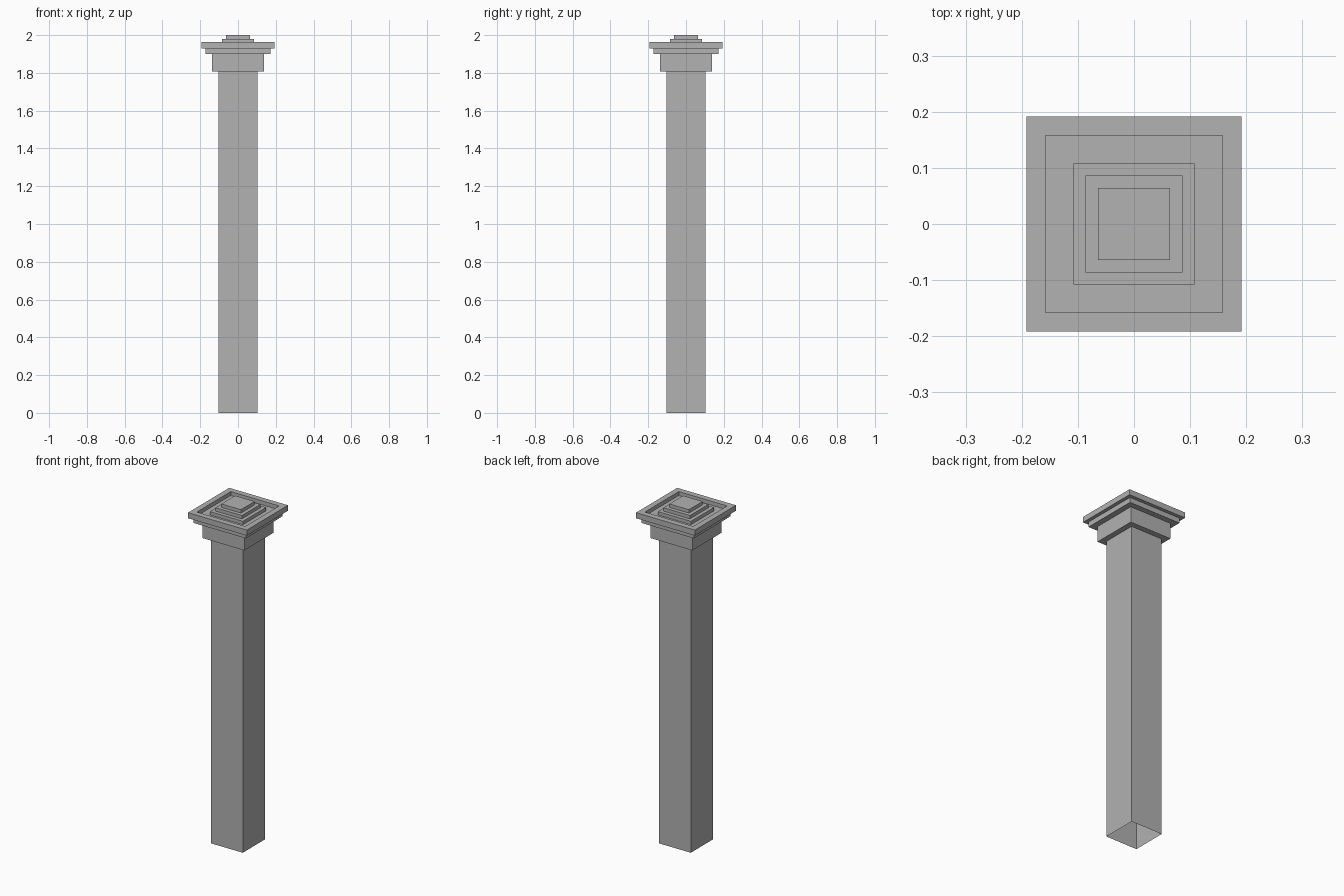
import bpy
import bmesh

if "Cube" in bpy.data.objects:
    bpy.data.objects.remove(bpy.data.objects["Cube"], do_unlink=True)

# Single stone colour
stone = bpy.data.materials.new("stone_grey")
stone.use_nodes = True
colour = (0.445, 0.445, 0.445, 1)
stone.diffuse_color = colour
stone.node_tree.nodes["Principled BSDF"].inputs["Base Color"].default_value = colour


def square_loft(name, profile, closed_top=False):
    """Skin square rings given as (half width, height), from the bottom up."""
    bm = bmesh.new()
    rings = [[bm.verts.new((sx * r, sy * r, z))
              for sx, sy in ((-1, -1), (1, -1), (1, 1), (-1, 1))]
             for r, z in profile]
    for low, high in zip(rings, rings[1:]):
        for i in range(4):
            j = (i + 1) % 4
            bm.faces.new((low[i], low[j], high[j], high[i]))
    if closed_top:
        bm.faces.new(rings[-1])
    mesh = bpy.data.meshes.new(name)
    bm.to_mesh(mesh)
    bm.free()
    mesh.materials.append(stone)
    obj = bpy.data.objects.new(name, mesh)
    bpy.context.collection.objects.link(obj)
    return obj


# Half widths and levels shared by neighbouring parts
shaft, neck, mould, plate = 0.104, 0.137, 0.171, 0.192
z_neck, z_mould, z_plate, z_rim, z_floor = 1.807, 1.9, 1.93, 1.963, 1.94
rim_inner, base = 0.158, 0.108

# Hollow shaft, open at the foot
square_loft("shaft", [(shaft, 0), (shaft, z_neck)])

# Stepped capital
square_loft("neck_block", [(shaft, z_neck), (neck, z_neck), (neck, z_mould)])
square_loft("moulding", [(neck, z_mould), (mould, z_mould), (mould, z_plate)])

# Cap plate with raised rim and sunken channel
square_loft("cap_plate", [(mould, z_plate), (plate, z_plate), (plate, z_rim),
                          (rim_inner, z_rim), (rim_inner, z_floor), (base, z_floor)])

# Stepped finial
steps = [(base, z_floor, 1.96), (0.086, 1.96, 1.98), (0.064, 1.98, 2.0)]
square_loft("finial", [p for r, lo, hi in steps for p in ((r, lo), (r, hi))], closed_top=True)
